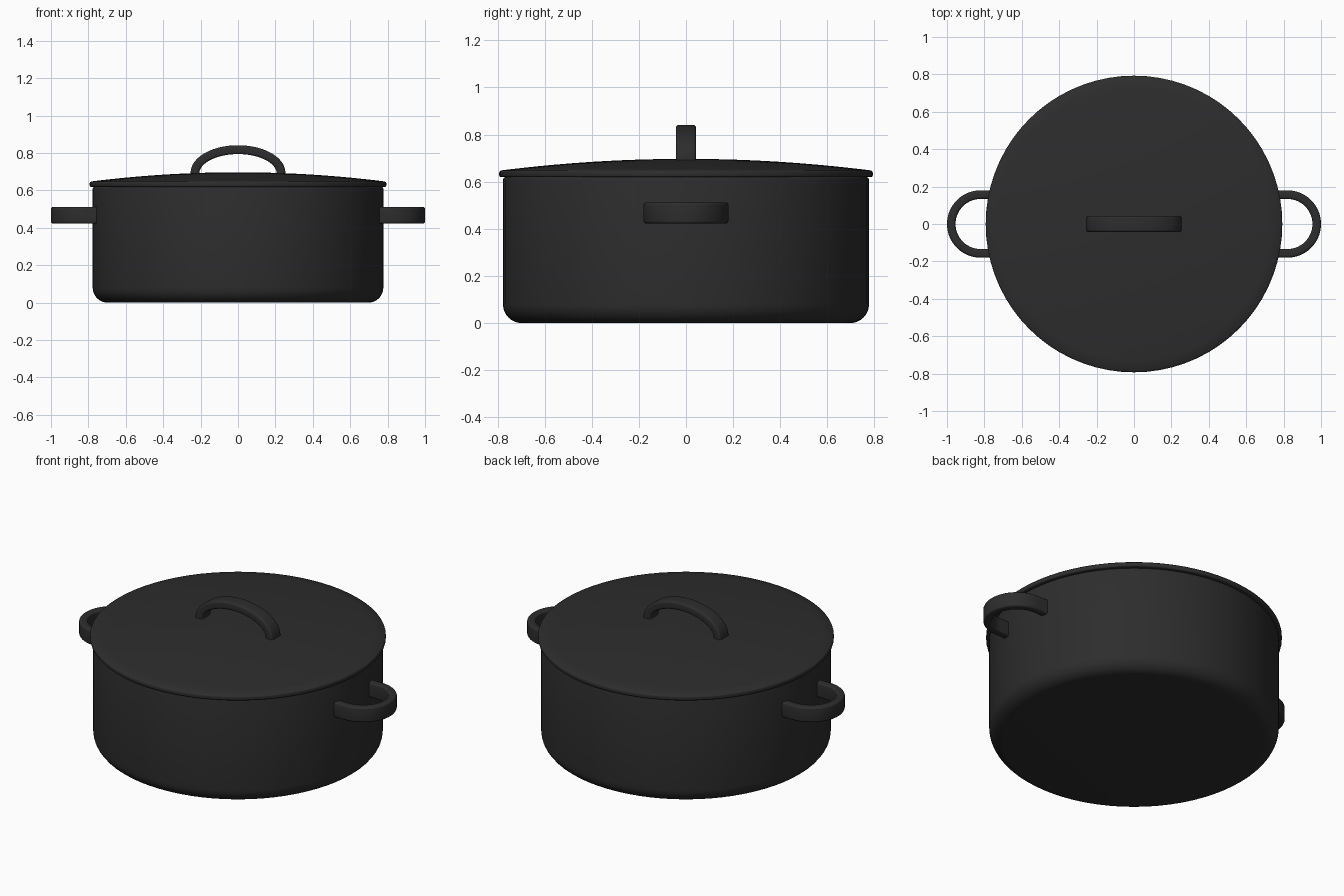
import bpy, bmesh
from math import sin, cos, pi, radians
from mathutils import Vector

cube = bpy.data.objects.get("Cube")
if cube:
    bpy.data.objects.remove(cube, do_unlink=True)

iron = bpy.data.materials.new("black cast iron")
iron.use_nodes = True
COLOUR = (0.026, 0.026, 0.026, 1)
iron.diffuse_color = COLOUR
bsdf = next(n for n in iron.node_tree.nodes if n.type == 'BSDF_PRINCIPLED')
bsdf.inputs["Base Color"].default_value = COLOUR
bsdf.inputs["Roughness"].default_value = 0.6


def finish(name, bm):
    """Turn a bmesh into a smooth-shaded object."""
    bmesh.ops.remove_doubles(bm, verts=bm.verts, dist=1e-5)
    bmesh.ops.recalc_face_normals(bm, faces=bm.faces)
    mesh = bpy.data.meshes.new(name)
    bm.to_mesh(mesh)
    bm.free()
    obj = bpy.data.objects.new(name, mesh)
    bpy.context.collection.objects.link(obj)
    mesh.materials.append(iron)
    bpy.ops.object.select_all(action='DESELECT')
    obj.select_set(True)
    bpy.context.view_layer.objects.active = obj
    bpy.ops.object.shade_smooth_by_angle(angle=radians(35))
    return obj


def lathe(name, profile, steps=72):
    """Spin a closed (radius, height) profile round the z axis."""
    bm = bmesh.new()
    verts = [bm.verts.new((r, 0, z)) for r, z in profile]
    edges = [bm.edges.new(pair) for pair in zip(verts, verts[1:])]
    bmesh.ops.spin(bm, geom=verts + edges, cent=(0, 0, 0), axis=(0, 0, 1),
                   angle=2 * pi, steps=steps, use_merge=True)
    return finish(name, bm)


def arc(cx, cz, r, start, end, n=6):
    """Points on an arc, angles in degrees."""
    angles = [radians(start + (end - start) * i / n) for i in range(n + 1)]
    return [(cx + r * cos(a), cz + r * sin(a)) for a in angles]


def rounded_section(thick, width, r):
    """Rounded rectangle cross-section."""
    pts = []
    for sx, sy, a in ((1, 1, 0), (-1, 1, 90), (-1, -1, 180), (1, -1, 270)):
        pts += arc(sx * (thick / 2 - r), sy * (width / 2 - r), r, a, a + 90, 4)
    return pts


def sweep(name, path, side, section):
    """Sweep a section along a planar path; side is the plane's normal."""
    bm = bmesh.new()
    path, side, rings = [Vector(p) for p in path], Vector(side), []
    for i, p in enumerate(path):
        tangent = path[min(i + 1, len(path) - 1)] - path[max(i - 1, 0)]
        out = tangent.cross(side).normalized()
        rings.append([bm.verts.new(p + out * u + side * v) for u, v in section])
    for a, b in zip(rings, rings[1:]):
        for j in range(len(a)):
            k = (j + 1) % len(a)
            bm.faces.new((a[j], a[k], b[k], b[j]))
    bm.faces.new(rings[0])
    bm.faces.new(rings[-1])
    return finish(name, bm)


# Hollow pot with rounded base and rim
R, WALL, TOP = 0.777, 0.04, 0.62
pot = [(0, 0)] + arc(R - 0.08, 0.08, 0.08, -90, 0, 8)
pot += arc(R - 0.012, TOP - 0.012, 0.012, 0, 90, 3)
pot += arc(R - WALL + 0.012, TOP - 0.012, 0.012, 90, 180, 3)
pot += arc(R - WALL - 0.05, WALL + 0.05, 0.05, 0, -90) + [(0, WALL)]
lathe("pot_body", pot)

# Shallow domed lid with a rounded rim
LID, PEAK, DROP, N = 0.793, 0.697, 0.05, 14


def dome(r):
    return PEAK - DROP * (r / LID) ** 2


top = [(0.785 * i / N, dome(0.785 * i / N)) for i in range(N + 1)]
rim = arc(LID - 0.008, 0.638, 0.008, 60, 0, 3) + arc(LID - 0.008, 0.627, 0.008, 0, -90, 3)
under = [(0.73 * i / N, dome(0.73 * i / N) - 0.025) for i in range(N, -1, -1)]
lathe("lid", top + rim + [(0.74, 0.619)] + under)

# Arched lid handle
arch = [(0.23, 0, 0.677)]
arch += [(x, 0, z * 0.125 / 0.23 + 0.693) for x, z in arc(0, 0, 0.23, 0, 180, 32)]
arch += [(-0.23, 0, 0.677)]
sweep("lid_handle", arch, (0, 1, 0), rounded_section(0.047, 0.085, 0.012))

# Looped side handles, mirrored left and right
MID = 0.157
for name, s in (("left_handle", 1), ("right_handle", -1)):
    loop = [(0.745, -MID)] + arc(0.82, 0, MID, -90, 90, 28) + [(0.745, MID)]
    sweep(name, [(s * x, y, 0.467) for x, y in loop], (0, 0, 1),
          rounded_section(0.046, 0.09, 0.012))
